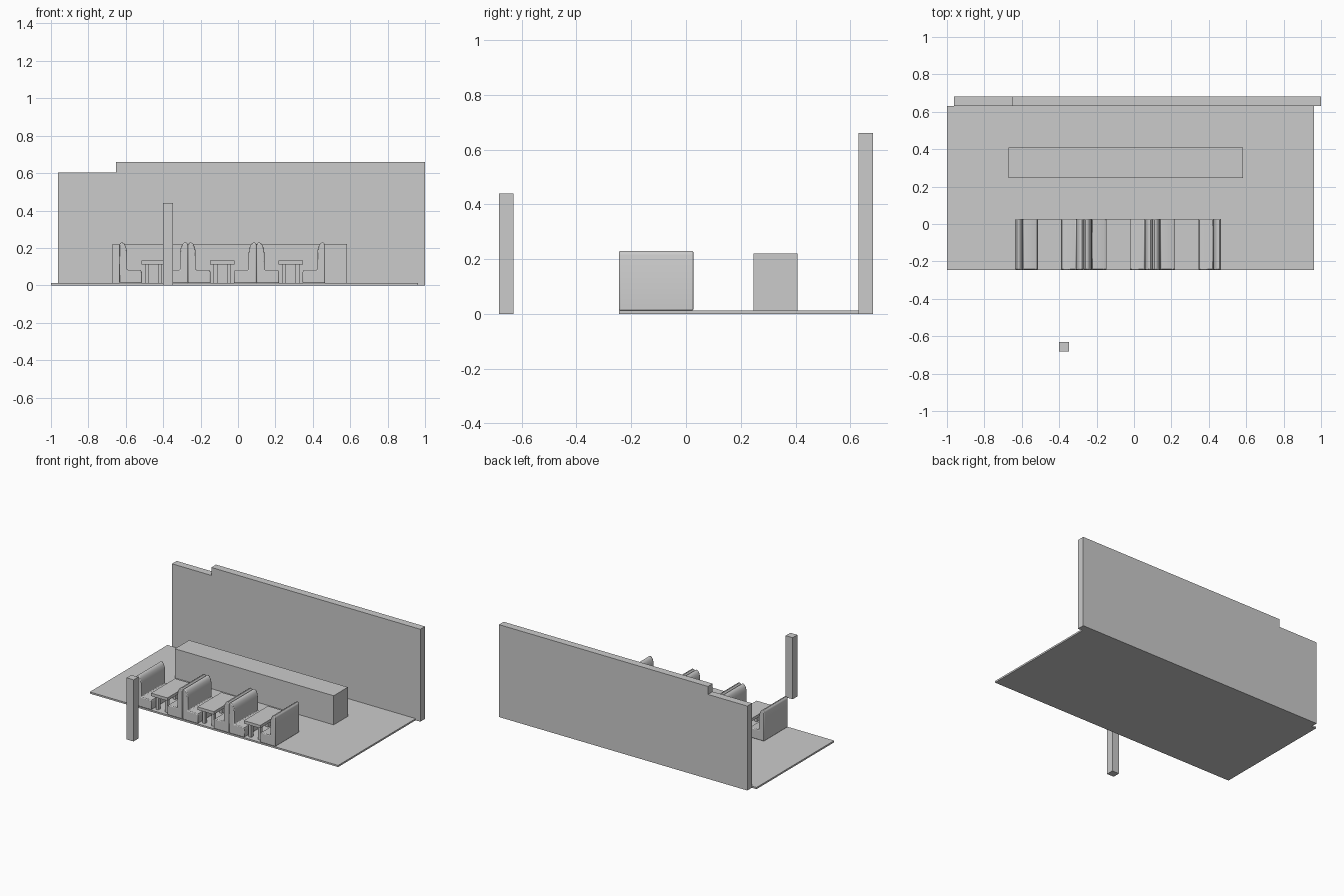
import bpy, bmesh

if "Cube" in bpy.data.objects:
    bpy.data.objects.remove(bpy.data.objects["Cube"])

def extrude_profile(name, pts, y0, y1):
    """Solid from an (x, z) outline swept along y."""
    bm = bmesh.new()
    face = bm.faces.new([bm.verts.new((x, y0, z)) for x, z in pts])
    ext = bmesh.ops.extrude_face_region(bm, geom=[face])
    bmesh.ops.translate(bm, vec=(0, y1 - y0, 0),
                        verts=[v for v in ext["geom"] if isinstance(v, bmesh.types.BMVert)])
    bmesh.ops.recalc_face_normals(bm, faces=bm.faces[:])
    me = bpy.data.meshes.new(name)
    bm.to_mesh(me)
    bm.free()
    ob = bpy.data.objects.new(name, me)
    bpy.context.collection.objects.link(ob)
    return ob

def box(name, x0, x1, y0, y1, z0, z1):
    return extrude_profile(name, [(x0, z0), (x1, z0), (x1, z1), (x0, z1)], y0, y1)

# Room shell
box("floor", -1.0, 0.963, -0.245, 0.632, 0, 0.012)
extrude_profile("back_wall", [(-0.963, 0), (1.0, 0), (1.0, 0.66), (-0.652, 0.66),
                              (-0.652, 0.603), (-0.963, 0.603)], 0.63, 0.683)
box("front_post", -0.402, -0.347, -0.683, -0.63, 0, 0.44)
box("counter", -0.672, 0.583, 0.247, 0.408, 0.01, 0.22)

# Bench outline: distance from outer back face, height
BENCH = [(0, 0.012), (0, 0.215), (0.003, 0.223), (0.010, 0.229), (0.018, 0.229),
         (0.027, 0.223), (0.034, 0.211), (0.039, 0.196), (0.042, 0.175), (0.042, 0.083),
         (0.108, 0.083), (0.117, 0.079), (0.121, 0.070), (0.121, 0.012)]
HALF, Y0, Y1 = 0.1835, -0.245, 0.027

for i, cx in enumerate((-0.4515, -0.0845, 0.2825)):
    # Facing pair of benches
    for side, s in (("left", -1), ("right", 1)):
        bench = extrude_profile(f"bench_{side}_{i}",
                                [(cx + s * (HALF - u), z) for u, z in BENCH], Y0, Y1)
        bev = bench.modifiers.new("soft_edges", "BEVEL")
        bev.width, bev.segments = 0.005, 2
        bev.limit_method, bev.angle_limit = "ANGLE", 1.05
        bpy.context.view_layer.objects.active = bench
        bench.select_set(True)
        bpy.ops.object.shade_smooth_by_angle(angle=0.7)
        bench.select_set(False)
    # Table between them
    box(f"table_top_{i}", cx - 0.065, cx + 0.065, Y0, Y1, 0.112, 0.133)
    for s in (-1, 1):
        for k, y in enumerate((-0.205, -0.013)):
            x = cx + s * 0.036
            box(f"table_leg_{i}_{s}_{k}", x - 0.010, x + 0.010, y - 0.012, y + 0.012, 0.012, 0.112)
